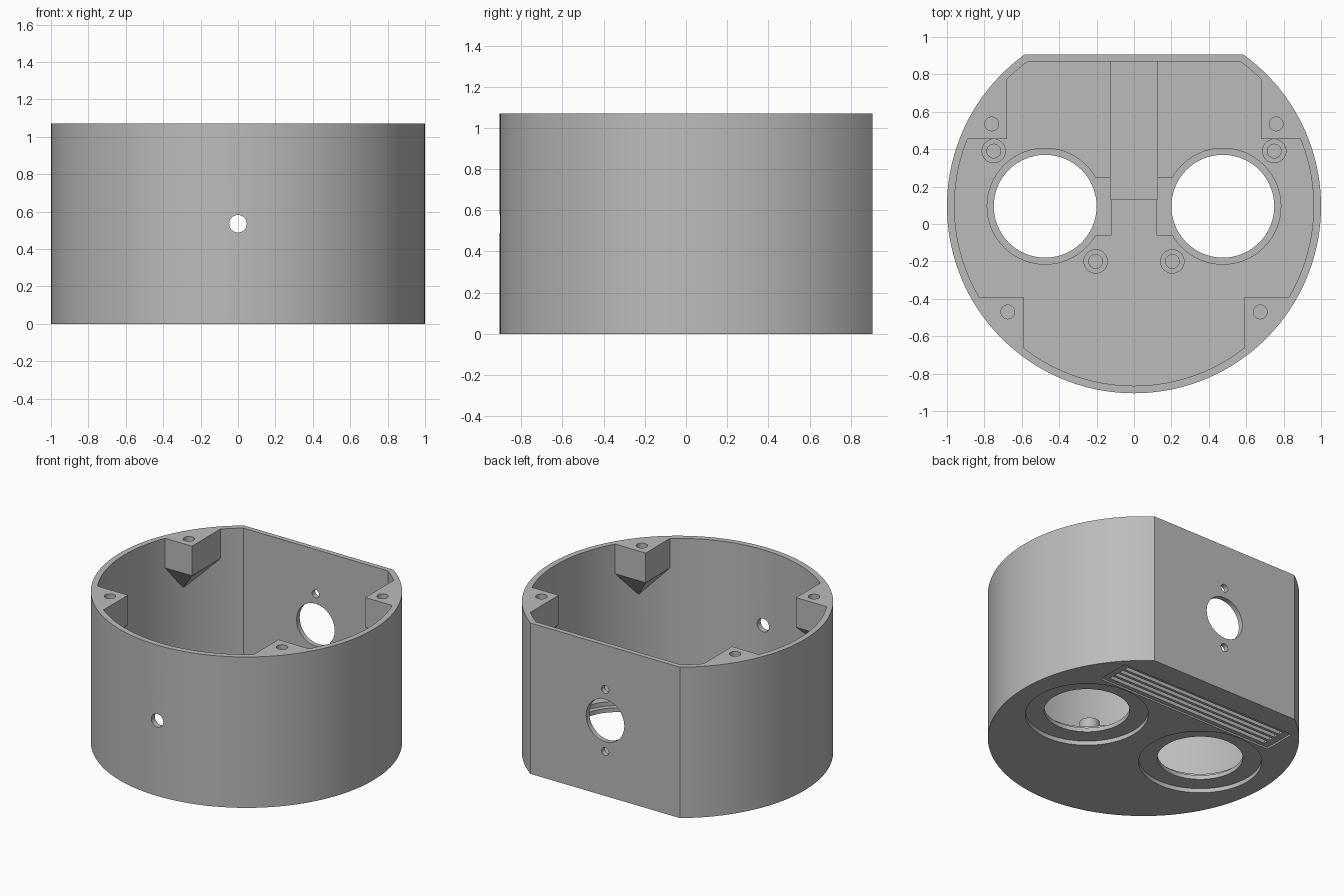
import bpy, bmesh
from math import sin, cos, pi, asin, sqrt, atan2
from mathutils import Matrix, Vector

old = bpy.data.objects.get("Cube")
if old:
    bpy.data.objects.remove(old, do_unlink=True)

CY = 0.095        # centre of the round body
TOP = 1.07
FLOOR = 0.09
INNER = 0.96

grey = bpy.data.materials.new("light_grey")
grey.use_nodes = True
GREY = (0.5, 0.5, 0.5, 1)
grey.diffuse_color = GREY
grey.node_tree.nodes["Principled BSDF"].inputs["Base Color"].default_value = GREY


def make(name, bm):
    bmesh.ops.recalc_face_normals(bm, faces=bm.faces)
    mesh = bpy.data.meshes.new(name)
    bm.to_mesh(mesh)
    bm.free()
    mesh.materials.append(grey)
    obj = bpy.data.objects.new(name, mesh)
    bpy.context.collection.objects.link(obj)
    return obj


def prism(name, points, z0, z1):
    bm = bmesh.new()
    base = bm.faces.new([bm.verts.new((x, y, z0)) for x, y in points])
    ext = bmesh.ops.extrude_face_region(bm, geom=[base])
    verts = [v for v in ext["geom"] if isinstance(v, bmesh.types.BMVert)]
    bmesh.ops.translate(bm, verts=verts, vec=(0, 0, z1 - z0))
    return make(name, bm)


def box(name, x0, x1, y0, y1, z0, z1):
    return prism(name, [(x0, y0), (x1, y0), (x1, y1), (x0, y1)], z0, z1)


def rod(name, x, y, r, z0, z1, n=32):
    ring = [(x + r * cos(2 * pi * i / n), y + r * sin(2 * pi * i / n)) for i in range(n)]
    return prism(name, ring, z0, z1)


def rod_y(name, x, z, r, y, length=0.3):
    obj = rod(name, 0, 0, r, -length / 2, length / 2)
    obj.data.transform(Matrix.Translation((x, y, z)) @ Matrix.Rotation(pi / 2, 4, "X"))
    return obj


def flat_backed_disc(r, back, n=112):
    a = asin((back - CY) / r)
    sweep = pi + 2 * a
    angles = [pi - a + sweep * i / n for i in range(n + 1)]
    return [(r * cos(t), CY + r * sin(t)) for t in angles]


def cut(target, cutter):
    cutter.hide_render = True
    mod = target.modifiers.new("cut", "BOOLEAN")
    mod.operation = "DIFFERENCE"
    mod.solver = "EXACT"
    mod.object = cutter
    bpy.context.view_layer.objects.active = target
    bpy.ops.object.modifier_apply(modifier=mod.name)
    bpy.data.objects.remove(cutter, do_unlink=True)


def corner_boss(side, x, y, hole):
    """Screw block against the wall, tapering to a point beneath."""
    s = 1 if y > 0 else -1
    far_x = sqrt(INNER ** 2 - (y - CY) ** 2) + 0.03
    far_y = CY + s * (sqrt(INNER ** 2 - x ** 2) + 0.03)
    a = atan2(hole[1] - CY, hole[0])
    bm = bmesh.new()
    for z in (0.86, 1.3):
        for px, py in ((x, y), (far_x, y), (far_x, far_y), (x, far_y)):
            bm.verts.new((side * px, py, z))
    bm.verts.new((side * 0.97 * cos(a), CY + 0.97 * sin(a), 0.68))
    bmesh.ops.convex_hull(bm, input=bm.verts)
    return make("corner_boss", bm)


# Inside space, with bosses and standoffs left standing
cavity = prism("cavity", flat_backed_disc(INNER, 0.87), FLOOR, 1.2)
BOSSES = [((0.68, 0.455), (0.76, 0.535)), ((0.59, -0.39), (0.675, -0.47))]
POSTS = [(0.75, 0.39), (0.205, -0.2)]
for side in (-1, 1):
    for corner, hole in BOSSES:
        cut(cavity, corner_boss(side, *corner, hole))
    for x, y in POSTS:
        cut(cavity, rod("standoff", side * x, y, 0.065, 0.02, 0.17))

# Outer body
housing = prism("housing", flat_backed_disc(1.0, 0.905), 0, TOP)
cut(housing, cavity)

for side in (-1, 1):
    # Screw holes
    for corner, (x, y) in BOSSES:
        cut(housing, rod("boss_hole", side * x, y, 0.037, 0.9, 1.2, 24))
    for x, y in POSTS:
        cut(housing, rod("standoff_hole", side * x, y, 0.037, 0.08, 0.3, 24))
    # Large round openings, stepped above and below
    x = side * 0.475
    cut(housing, rod("opening", x, CY, 0.275, -0.1, 0.2, 64))
    cut(housing, rod("upper_step", x, CY, 0.31, 0.06, 0.2, 64))
    cut(housing, rod("lower_step", x, CY, 0.395, -0.1, 0.03, 64))
    x0, x1 = sorted((side * 0.12, side * 0.3))
    cut(housing, box("side_pocket", x0, x1, -0.06, 0.245, 0.06, 0.15))

# Channel along the floor to the back wall
cut(housing, box("channel", -0.125, 0.125, 0.13, 0.87, 0.05, 0.15))

# Grooved panel beneath
cut(housing, box("panel", -0.7, 0.7, 0.5, 0.74, -0.1, 0.012))
for i in range(4):
    y = 0.53 + i * 0.05
    cut(housing, box("groove", -0.65, 0.65, y, y + 0.03, -0.1, 0.035))

# Holes through the front and back walls
MID = TOP / 2
cut(housing, rod_y("front_hole", 0, MID, 0.047, -0.9))
cut(housing, rod_y("back_hole", 0, MID, 0.15, 0.9))
for dz in (-0.22, 0.22):
    cut(housing, rod_y("back_screw_hole", 0, MID + dz, 0.028, 0.9))

bpy.ops.object.select_all(action="DESELECT")
housing.select_set(True)
bpy.context.view_layer.objects.active = housing
bpy.ops.object.shade_smooth_by_angle(angle=pi / 6)
